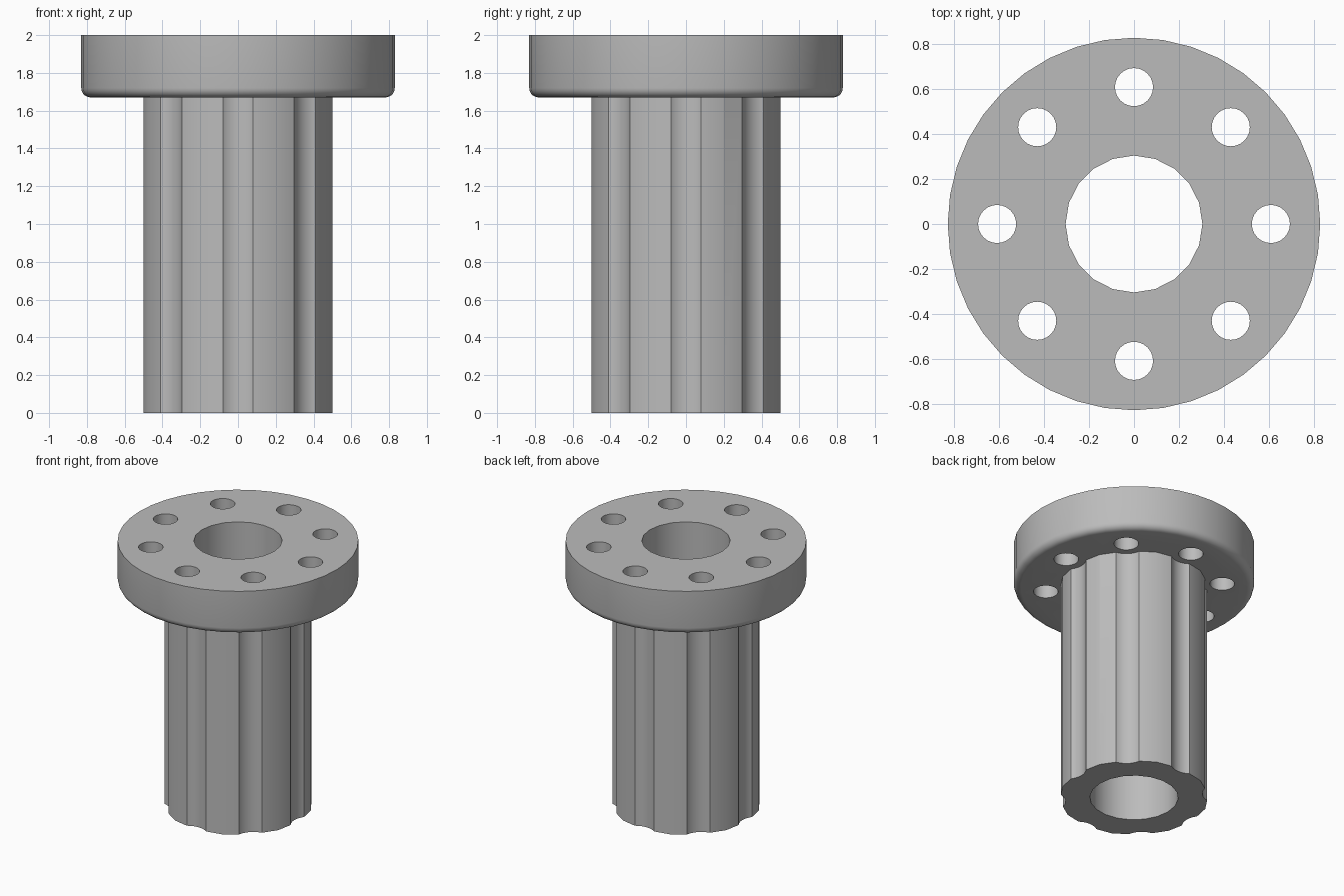
import bpy, bmesh, math
from mathutils import Matrix, Vector

if "Cube" in bpy.data.objects:
    bpy.data.objects.remove(bpy.data.objects["Cube"], do_unlink=True)

FLANGE_R, FLANGE_Z, TOP = 0.83, 1.67, 2.0
SHAFT_R, BORE_R = 0.515, 0.305
BOLT_CIRCLE, BOLT_R, GROOVE_R = 0.61, 0.085, 0.137

steel = bpy.data.materials.new("grey_metal")
steel.use_nodes = True
GREY = (0.5, 0.5, 0.5, 1)
steel.diffuse_color = GREY
steel.node_tree.nodes["Principled BSDF"].inputs["Base Color"].default_value = GREY


def cylinders(name, radius, z0, z1, sides, centres=((0, 0),), round_bottom=0):
    """One object holding an upright cylinder at each centre, vertices on the axes."""
    bm = bmesh.new()
    for x, y in centres:
        bmesh.ops.create_cone(
            bm, cap_ends=True, segments=sides, radius1=radius, radius2=radius,
            depth=z1 - z0, matrix=Matrix.Translation((x, y, (z0 + z1) / 2)))
    if round_bottom:
        rim = [e for e in bm.edges if all(v.co.z < z0 + 0.001 for v in e.verts)]
        bmesh.ops.bevel(bm, geom=rim, offset=round_bottom, segments=5,
                        profile=0.5, affect='EDGES')
    mesh = bpy.data.meshes.new(name)
    bm.to_mesh(mesh)
    bm.free()
    mesh.materials.append(steel)
    obj = bpy.data.objects.new(name, mesh)
    bpy.context.collection.objects.link(obj)
    return obj


def combine(target, other, operation):
    """Apply a boolean and remove the helper."""
    bpy.context.view_layer.objects.active = target
    mod = target.modifiers.new(operation, 'BOOLEAN')
    mod.operation, mod.object, mod.solver = operation, other, 'EXACT'
    bpy.ops.object.modifier_apply(modifier=mod.name)
    bpy.data.objects.remove(other, do_unlink=True)


ring = [(BOLT_CIRCLE * math.cos(i * math.pi / 4), BOLT_CIRCLE * math.sin(i * math.pi / 4))
        for i in range(8)]

# Fluted shaft with eight shallow grooves below the bolt holes
shaft = cylinders("fluted_shaft", SHAFT_R, 0, FLANGE_Z + 0.1, 16)
combine(shaft, cylinders("groove_cutter", GROOVE_R, -0.2, FLANGE_Z + 0.2, 32, ring), 'DIFFERENCE')

# Flange with rounded lower rim, merged with the shaft
sleeve = cylinders("flanged_sleeve", FLANGE_R, FLANGE_Z, TOP, 40, round_bottom=0.05)
combine(sleeve, shaft, 'UNION')

# Central bore and bolt holes
combine(sleeve, cylinders("bore_cutter", BORE_R, -0.2, TOP + 0.2, 20), 'DIFFERENCE')
combine(sleeve, cylinders("bolt_cutter", BOLT_R, 1.4, TOP + 0.2, 24, ring), 'DIFFERENCE')

# Smooth curved walls, crisp corners
bpy.ops.object.select_all(action='DESELECT')
sleeve.select_set(True)
bpy.context.view_layer.objects.active = sleeve
bpy.ops.object.shade_smooth_by_angle(angle=math.radians(25))
